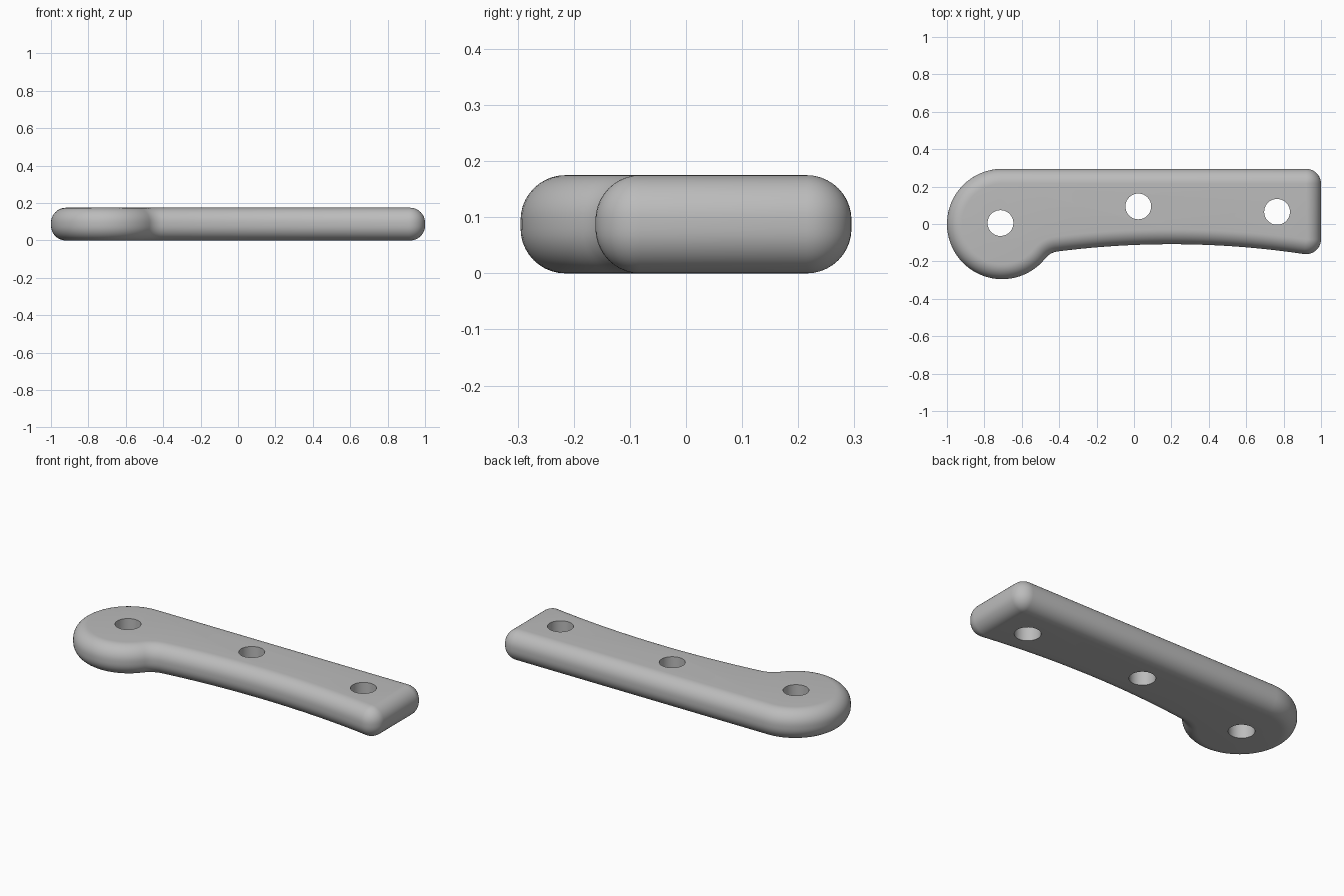
import bpy, bmesh, math
from mathutils import Vector

default = bpy.data.objects.get("Cube")
if default:
    bpy.data.objects.remove(default, do_unlink=True)

THICK, ROUND = 0.175, 0.08
HEAD, HEAD_R = Vector((-0.705, 0.0)), 0.295      # round end
GRIP, GRIP_R = Vector((0.2, -4.908)), 4.8        # long hollow underside
FILLET_R = 0.1
END_X, TOP_Y = 1 - ROUND, HEAD_R - ROUND


def arc(center, radius, a0, a1, steps, side):
    """Points on an arc with outward normals; side is -1 on hollow arcs."""
    result = []
    for i in range(steps + 1):
        a = a0 + (a1 - a0) * i / steps
        d = Vector((math.cos(a), math.sin(a)))
        result.append((center + d * radius, d * side))
    return result


def angle(v):
    return math.atan2(v.y, v.x)


# Fillet centre: touches the head from outside and the grip arc from inside
r1, r2 = HEAD_R + FILLET_R, GRIP_R - FILLET_R
link = GRIP - HEAD
dist = link.length
along = (r1 * r1 - r2 * r2 + dist * dist) / (2 * dist)
u = link / dist
fillet = HEAD + u * along + Vector((-u.y, u.x)) * math.sqrt(r1 * r1 - along * along)

# Spine of the rounded rim: inset outline with normals, counter-clockwise
head_end = angle(fillet - HEAD)
grip_a0 = angle(fillet - GRIP)
grip_a1 = math.acos((END_X - GRIP.x) / (GRIP_R + ROUND))
corner_low = GRIP + Vector((math.cos(grip_a1), math.sin(grip_a1))) * (GRIP_R + ROUND)
corner_top = Vector((END_X, TOP_Y))
rim = arc(HEAD, HEAD_R - ROUND, math.pi / 2, head_end + math.tau, 48, 1)
rim += arc(fillet, FILLET_R + ROUND, head_end + math.pi, grip_a0, 10, -1)
rim += arc(GRIP, GRIP_R + ROUND, grip_a0, grip_a1, 32, -1)[1:]
low_start = grip_a1 - math.pi
rim += [(corner_low, n) for p, n in arc(corner_low, 1, low_start, 0, 10, 1)[1:]]
rim += [(corner_top, n) for p, n in arc(corner_top, 1, 0, math.pi / 2, 10, 1)]

# Sweep the rounded edge around the outline
bm = bmesh.new()
levels = []
STEPS = 10
for z0, start in ((ROUND, -math.pi / 2), (THICK - ROUND, 0)):
    for i in range(STEPS + 1):
        a = start + math.pi / 2 * i / STEPS
        levels.append((ROUND * math.cos(a), z0 + ROUND * math.sin(a)))
rings = [[bm.verts.new((*(p + n * out), z)) for p, n in rim] for out, z in levels]
count = len(rim)
for low, high in zip(rings, rings[1:]):
    for i in range(count):
        j = (i + 1) % count
        bm.faces.new((low[i], low[j], high[j], high[i]))
bm.faces.new(rings[0])
bm.faces.new(rings[-1])
bmesh.ops.remove_doubles(bm, verts=bm.verts, dist=0.0002)
bmesh.ops.recalc_face_normals(bm, faces=bm.faces)
mesh = bpy.data.meshes.new("handle_scale")
bm.to_mesh(mesh)
bm.free()
handle = bpy.data.objects.new("handle_scale", mesh)
bpy.context.collection.objects.link(handle)

grey = bpy.data.materials.new("plain_grey")
grey.use_nodes = True
colour = (0.5, 0.5, 0.5, 1)
grey.diffuse_color = colour
grey.node_tree.nodes["Principled BSDF"].inputs["Base Color"].default_value = colour
mesh.materials.append(grey)

# Drill the three pin holes
for x, y in ((-0.714, 0.005), (0.023, 0.094), (0.765, 0.065)):
    bpy.ops.mesh.primitive_cylinder_add(vertices=40, radius=0.069, depth=1, location=(x, y, 0))
    cutter = bpy.context.object
    cutter.name = "pin_hole_cutter"
    cutter.hide_render = True
    cutter.data.materials.append(grey)
    mod = handle.modifiers.new("pin_hole", 'BOOLEAN')
    mod.operation, mod.solver, mod.object = 'DIFFERENCE', 'EXACT', cutter
    bpy.ops.object.select_all(action='DESELECT')
    handle.select_set(True)
    bpy.context.view_layer.objects.active = handle
    bpy.ops.object.modifier_apply(modifier=mod.name)
    bpy.data.objects.remove(cutter, do_unlink=True)

bpy.ops.object.shade_smooth_by_angle(angle=math.radians(35))
